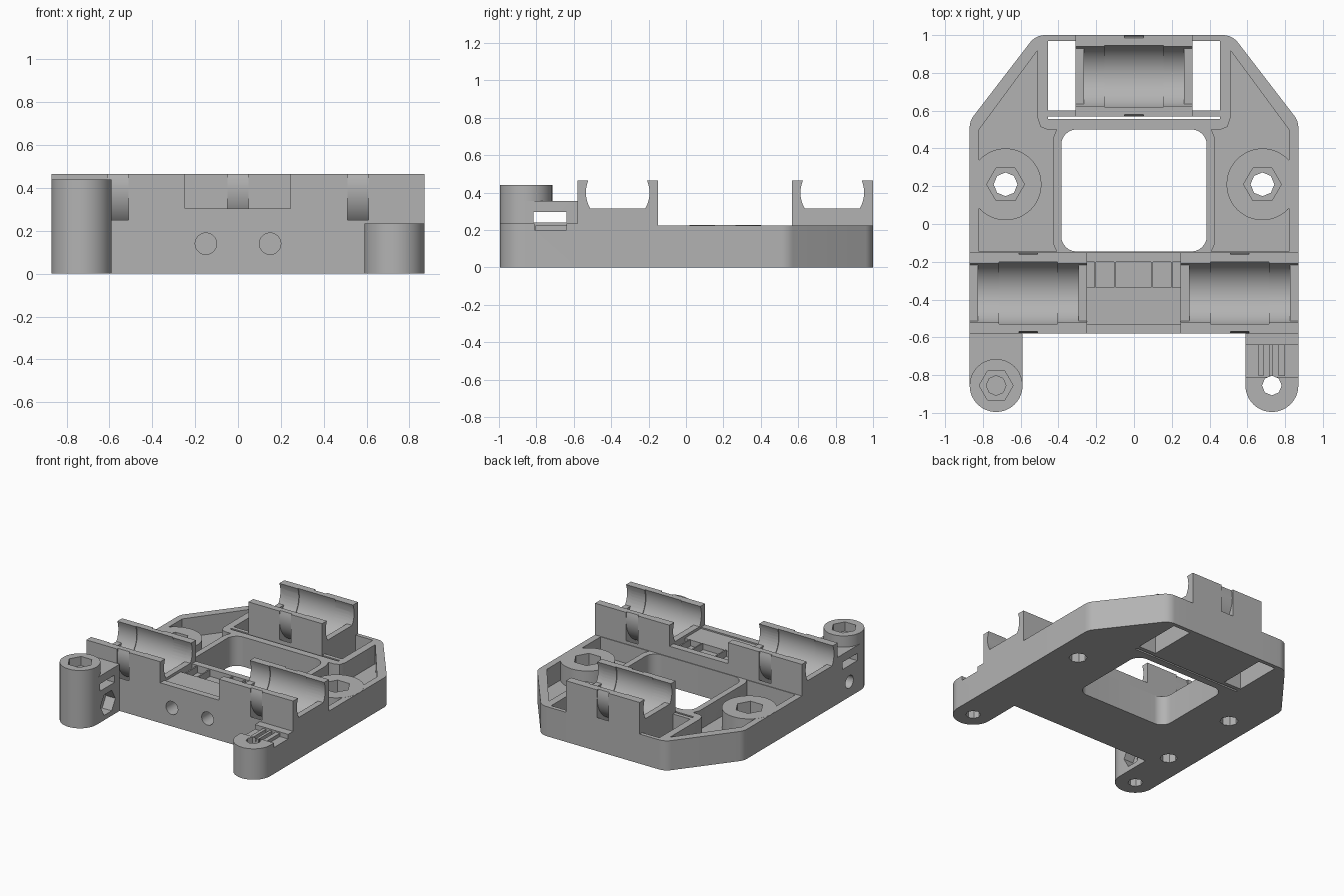
import bpy, bmesh
from math import cos, sin, pi, radians
from mathutils import Vector

old = bpy.data.objects.get("Cube")
if old:
    bpy.data.objects.remove(old)

grey = bpy.data.materials.new("plain grey")
grey.use_nodes = True
COLOUR = (0.45, 0.45, 0.45, 1)
grey.diffuse_color = COLOUR
grey.node_tree.nodes["Principled BSDF"].inputs["Base Color"].default_value = COLOUR


def prism(name, pts, lo, hi, axis="z"):
    """Extrude a 2D outline along an axis: (x, y) for z, (y, z) for x, (x, z) for y."""
    place = {"z": lambda p, t: (p[0], p[1], t),
             "x": lambda p, t: (t, p[0], p[1]),
             "y": lambda p, t: (p[0], t, p[1])}[axis]
    bm = bmesh.new()
    face = bm.faces.new([bm.verts.new(place(p, lo)) for p in pts])
    ext = bmesh.ops.extrude_face_region(bm, geom=[face])
    shift = Vector(place((0, 0), hi - lo))
    bmesh.ops.translate(bm, vec=shift, verts=[v for v in ext["geom"] if isinstance(v, bmesh.types.BMVert)])
    bmesh.ops.recalc_face_normals(bm, faces=bm.faces)
    mesh = bpy.data.meshes.new(name)
    bm.to_mesh(mesh)
    bm.free()
    mesh.materials.append(grey)
    obj = bpy.data.objects.new(name, mesh)
    bpy.context.scene.collection.objects.link(obj)
    return obj


def box(name, x0, x1, y0, y1, z0, z1):
    return prism(name, [(x0, y0), (x1, y0), (x1, y1), (x0, y1)], z0, z1)


def arc(cx, cy, r, a0, a1, n):
    return [(cx + r * cos(radians(a0 + (a1 - a0) * i / n)),
             cy + r * sin(radians(a0 + (a1 - a0) * i / n))) for i in range(n + 1)]


def circle(cx, cy, r, n=48):
    return arc(cx, cy, r, 0, 360, n)[:-1]


def rounded(corners, n=8):
    """Round each (x, y, radius) corner with a tangent arc-like curve."""
    out = []
    for i, (x, y, r) in enumerate(corners):
        p = Vector((x, y))
        a = (Vector(corners[i - 1][:2]) - p).normalized()
        b = (Vector(corners[(i + 1) % len(corners)][:2]) - p).normalized()
        if r == 0:
            out.append((x, y))
            continue
        half = a.angle(b) / 2
        centre = p + (a + b).normalized() * r / sin(half)
        start = p + a * r * cos(half) / sin(half) - centre
        end = p + b * r * cos(half) / sin(half) - centre
        for k in range(n + 1):
            d = start.lerp(end, k / n).normalized() * r
            out.append(tuple(centre + d))
    return out


def cut(objs, cutters):
    """Subtract the cutters from each object, then delete them."""
    for obj in objs:
        for c in cutters:
            mod = obj.modifiers.new("cut", "BOOLEAN")
            mod.operation = "DIFFERENCE"
            mod.solver = "EXACT"
            mod.object = c
        bpy.context.view_layer.update()
        graph = bpy.context.evaluated_depsgraph_get()
        mesh = bpy.data.meshes.new_from_object(obj.evaluated_get(graph))
        obj.modifiers.clear()
        obj.data = mesh
    for c in cutters:
        bpy.data.objects.remove(c)


def cradle(x0, x1, yc):
    """Cutters for one bearing seat: open ends, bore, wider middle, strap channel."""
    zc, r, lip, mid = 0.40, 0.17, 0.045, (x0 + x1) / 2
    ends = [(y, z) for y, z in circle(yc, zc, r) if z > 0.315]
    w = (r * r - (zc - 0.315) ** 2) ** 0.5
    ends = arc(yc, zc, r, -30, 210, 32)
    ends = [(yc + w, 0.315)] + ends + [(yc - w, 0.315)]
    strap = arc(yc, zc, 0.262, 30, -210, 40) + arc(yc, zc, 0.213, -210, 30, 40)
    return [prism("c", ends, x0 - 0.01, x1 + 0.01, "x"),
            prism("c", circle(yc, zc, r), x0 + lip, x1 - lip, "x"),
            prism("c", circle(yc, zc, r + 0.006), mid - 0.155, mid + 0.155, "x"),
            prism("c", strap, mid - 0.05, mid + 0.05, "x")]


RIM, TOP, FLOOR = 0.225, 0.465, 0.08

# Base plate with tapered rear corners
half = [(0.87, -0.15, 0), (0.87, 0.545, 0.1), (0.52, 1.0, 0.1)]
outline = half + [(-x, y, r) for x, y, r in reversed(half)]
base = prism("base_plate", rounded(outline), 0, RIM)
window = [(-0.385, -0.145, 0.08), (0.385, -0.145, 0.08), (0.385, 0.5, 0.08), (-0.385, 0.5, 0.08)]
pocket = [(0.82, -0.145), (0.82, 0.5), (0.51, 0.92), (0.51, 0.56), (0.495, 0.515),
          (0.46, 0.5), (0.41, 0.5), (0.43, 0.45), (0.43, -0.1), (0.41, -0.145)]
cutters = [prism("c", rounded(window), -0.1, 1),
           box("c", -0.455, 0.455, 0.555, 0.97, -0.1, 1),
           box("c", -0.31, 0.31, 0.6, 1.1, -0.1, 1)]
for s in (1, -1):
    cutters.append(prism("c", [(s * x, y) for x, y in pocket], FLOOR, 1))
cut([base], cutters)

# Screw bosses in the side pockets
bosses = [prism(n, circle(s * 0.68, 0.21, 0.19), FLOOR - 0.01, RIM + 0.001)
          for n, s in (("left_boss", 1), ("right_boss", -1))]
cutters = []
for s in (1, -1):
    cutters += [prism("c", circle(s * 0.68, 0.21, 0.1, 6), 0.12, 1),
                prism("c", circle(s * 0.68, 0.21, 0.063, 8), -0.1, 0.2)]
cut(bosses + [base], cutters)

# Rear bearing holder and the bar beneath its front
for s in (1, -1):
    box("rear_cross_bar", s * 0.455, s * 0.31, 0.57, 0.6, 0, RIM)
rear = box("rear_bearing_holder", -0.31, 0.31, 0.568, 1.0, 0, TOP)
cut([rear], cradle(-0.31, 0.31, 0.782))

# Front block with two bearing holders and a belt recess between
front = box("front_bearing_block", -0.87, 0.87, -0.58, -0.15, 0, TOP)
cutters = cradle(-0.87, -0.25, -0.365) + cradle(0.25, 0.87, -0.365)
cutters += [box("c", -0.248, 0.245, -0.7, 0, 0.305, 1),
            box("c", -0.248, 0.245, -0.53, -0.335, 0.295, 1),
            box("c", -0.248, 0.245, -0.335, -0.2, 0.25, 1),
            prism("c", circle(-0.69, -0.45, 0.06, 8), -0.1, 0.1)]
for s in (1, -1):
    cutters.append(prism("c", circle(s * 0.15, 0.14, 0.05, 32), -1, 0, "y"))
cut([front], cutters)
for x in (-0.205, -0.1, 0.095, 0.2):
    box("recess_rib", x - 0.005, x + 0.005, -0.335, -0.2, 0.24, 0.3)


def post_outline(x):
    return [(x - 0.14, -0.58)] + arc(x, -0.855, 0.14, 180, 360, 32) + [(x + 0.14, -0.58)]


# Tall post with belt slot, screw sockets and a side nut trap
tall = prism("tall_post", post_outline(-0.73), 0, 0.355)
cap = prism("tall_post_cap", circle(-0.73, -0.855, 0.14, 64), 0.355, 0.44)
cut([tall, cap], [
    box("c", -1, -0.5, -0.815, -0.64, 0.24, 0.295),
    prism("c", circle(-0.73, -0.855, 0.09, 6), 0.37, 1),
    prism("c", circle(-0.73, -0.855, 0.052, 8), 0.31, 0.5),
    prism("c", circle(-0.73, -0.855, 0.052, 8), -0.1, 0.2),
    prism("c", circle(-0.72, 0.115, 0.09, 6), -0.67, -0.5, "x"),
    prism("c", circle(-0.72, 0.115, 0.048, 32), -1, -0.6, "x")])

# Short post with toothed belt seat
short = prism("short_post", post_outline(0.73), 0, 0.235)
cut([short], [box("c", 0.5, 1, -0.81, -0.64, 0.2, 1),
              prism("c", circle(0.73, -0.855, 0.052, 8), -0.1, 1)])
for x0, x1 in ((0.66, 0.685), (0.715, 0.735), (0.765, 0.8)):
    box("belt_tooth", x0, x1, -0.805, -0.64, 0.19, 0.225)

# Smooth the curved walls, keep the edges crisp
for obj in bpy.context.scene.objects:
    if obj.type == "MESH" and grey.name in obj.data.materials:
        obj.data.shade_smooth()
        obj.data.set_sharp_from_angle(angle=radians(30))
